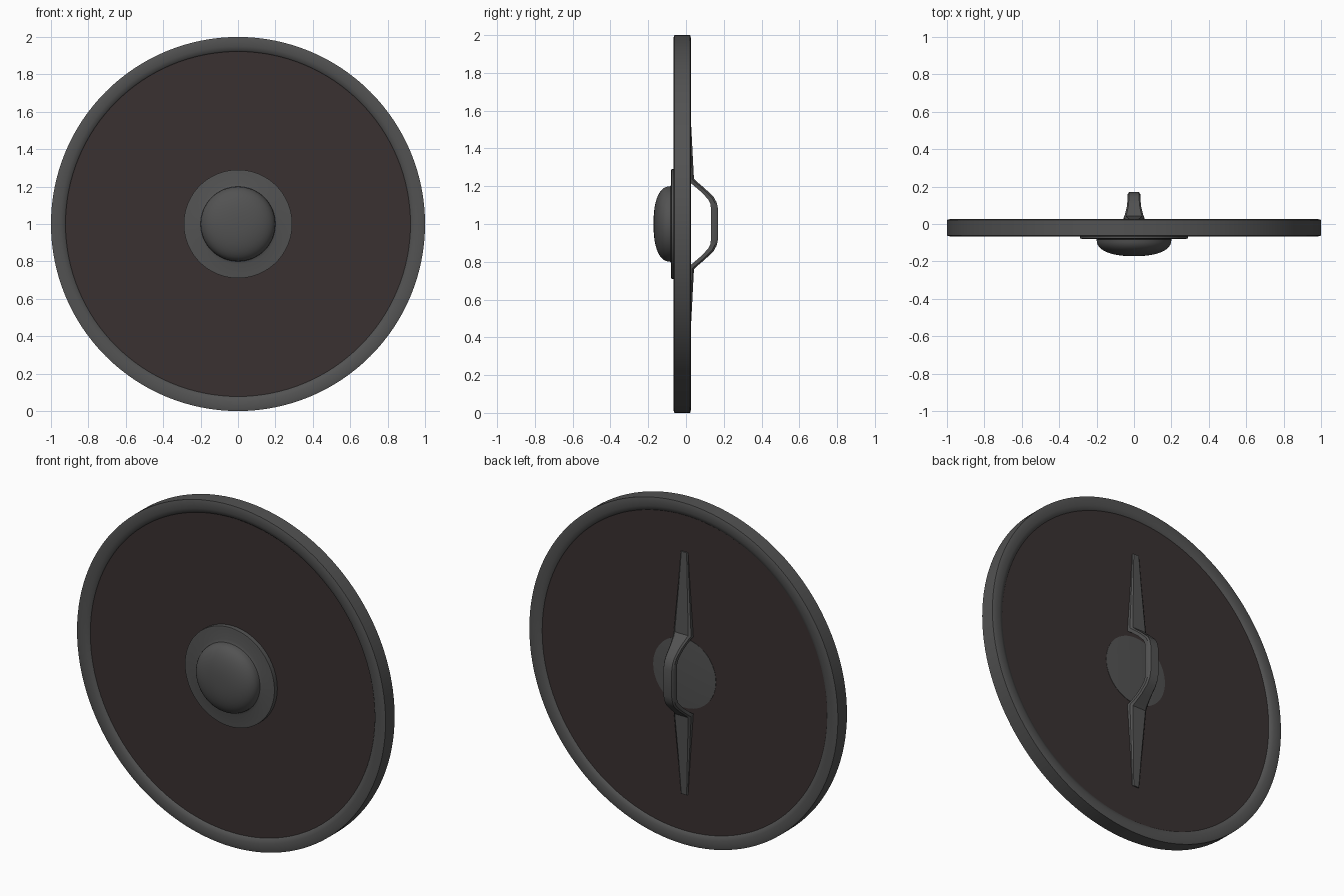
import bpy, bmesh, math

if "Cube" in bpy.data.objects:
    bpy.data.objects.remove(bpy.data.objects["Cube"])

def material(name, rgb):
    m = bpy.data.materials.new(name)
    m.diffuse_color = (*rgb, 1)
    m.use_nodes = True
    m.node_tree.nodes["Principled BSDF"].inputs["Base Color"].default_value = m.diffuse_color
    return m

STEEL = material("dark_steel", (0.085, 0.085, 0.085))
WOOD = material("dark_wood", (0.042, 0.031, 0.031))

def finish(name, bm, mat, angle):
    bmesh.ops.remove_doubles(bm, verts=bm.verts, dist=1e-5)
    bmesh.ops.recalc_face_normals(bm, faces=bm.faces)
    me = bpy.data.meshes.new(name)
    bm.to_mesh(me)
    bm.free()
    ob = bpy.data.objects.new(name, me)
    bpy.context.collection.objects.link(ob)
    me.materials.append(mat)
    bpy.ops.object.select_all(action='DESELECT')
    ob.select_set(True)
    bpy.context.view_layer.objects.active = ob
    bpy.ops.object.shade_smooth_by_angle(angle=math.radians(angle))
    return ob

def lathe(name, profile, mat, steps=96, closed=False, angle=40):
    """Spin (radius, y) points about the y axis through z = 1."""
    bm = bmesh.new()
    vs = [bm.verts.new((r, y, 1)) for r, y in profile]
    pairs = list(zip(vs, vs[1:])) + ([(vs[-1], vs[0])] if closed else [])
    edges = [bm.edges.new(p) for p in pairs]
    bmesh.ops.spin(bm, geom=vs + edges, cent=(0, 0, 1), axis=(0, 1, 0),
                   angle=2 * math.pi, steps=steps, use_merge=False)
    return finish(name, bm, mat, angle)

# round wooden board
lathe("board", [(0, -0.05), (0.95, -0.05), (0.95, 0.012), (0, 0.012)], WOOD)

# metal rim gripping the board edge
lathe("rim", [(0.918, -0.045), (0.928, -0.057), (0.95, -0.064), (0.985, -0.066), (1, -0.062),
              (1, 0.022), (0.985, 0.026), (0.95, 0.024), (0.928, 0.017), (0.918, 0.005)],
      STEEL, steps=128, closed=True, angle=60)

# domed boss with a flange at the front and a shallow disc at the back
dome = []
for i in range(13):
    t = math.pi / 2 * i / 12
    dome.append((0.2 * math.sin(t) ** 0.85, -0.082 - 0.09 * math.cos(t) ** 0.85 if i < 12 else -0.082))
lathe("boss", dome + [(0.215, -0.076), (0.28, -0.079), (0.29, -0.077), (0.29, -0.045), (0.2, -0.045)],
      STEEL, steps=64, angle=50)
lathe("boss_back", [(0.2, -0.02), (0.203, 0.014), (0.15, 0.017), (0, 0.02)], STEEL, steps=64)

# handle: upper half stations (outer y, outer z, inner y, inner z, half width)
half = [(0.019, 0.71, 0.006, 0.71, 0.022),
        (0.027, 0.53, 0.006, 0.53, 0.034),
        (0.042, 0.24, 0.012, 0.225, 0.056),
        (0.060, 0.222, 0.036, 0.208, 0.048),
        (0.100, 0.188, 0.080, 0.170, 0.038),
        (0.145, 0.145, 0.118, 0.130, 0.034),
        (0.162, 0.115, 0.130, 0.105, 0.034),
        (0.170, 0.080, 0.132, 0.078, 0.034)]
stations = half + [(a, -b, c, -d, w) for a, b, c, d, w in reversed(half)]
bm = bmesh.new()
rings = []
for yo, zo, yi, zi, w in stations:
    k = 0.3  # chamfered outer corners
    ym, zm = yo + (yi - yo) * k, zo + (zi - zo) * k
    pts = [(-w, yi, zi), (-w, ym, zm), (-w * 0.78, yo, zo),
           (w * 0.78, yo, zo), (w, ym, zm), (w, yi, zi)]
    rings.append([bm.verts.new((x, y, 1 + z)) for x, y, z in pts])
for a, b in zip(rings, rings[1:]):
    for i in range(6):
        j = (i + 1) % 6
        bm.faces.new((a[i], a[j], b[j], b[i]))
bm.faces.new(rings[0])
bm.faces.new(rings[-1])
finish("handle", bm, STEEL, 35)
